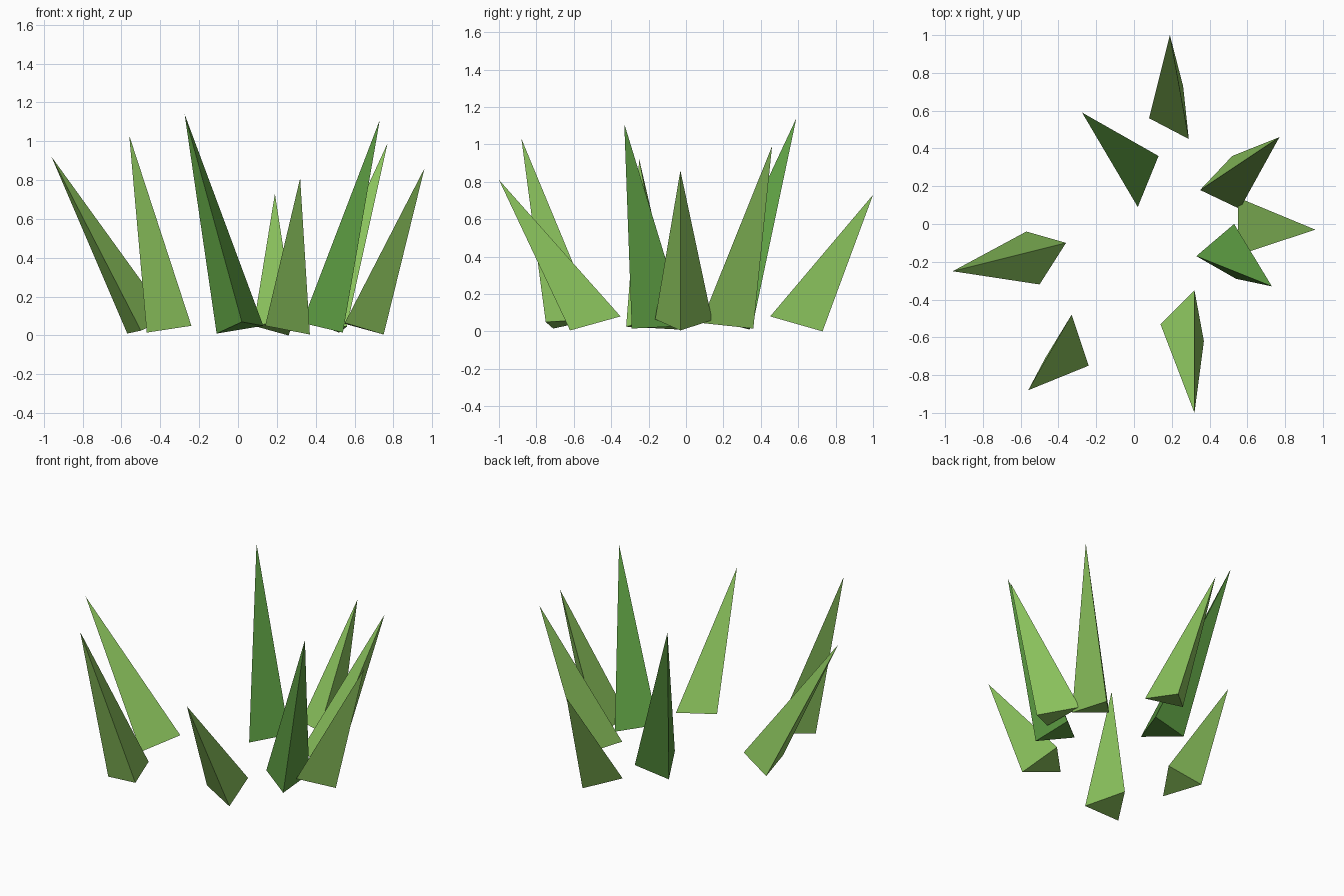
import bpy
import bmesh
from mathutils import Vector

old = bpy.data.objects.get("Cube")
if old:
    bpy.data.objects.remove(old, do_unlink=True)


def make_material(name, colour):
    mat = bpy.data.materials.new(name)
    mat.use_nodes = True
    rgba = (*colour, 1)
    mat.diffuse_color = rgba
    mat.node_tree.nodes["Principled BSDF"].inputs["Base Color"].default_value = rgba
    return mat


light_green = make_material("light_green", (0.26, 0.55, 0.11))
deep_green = make_material("deep_green", (0.11, 0.34, 0.055))


def make_blade(name, material, tip, *base):
    """Flat-faced three-sided spike: a base triangle closed up to a tip."""
    bm = bmesh.new()
    top = bm.verts.new(Vector(tip))
    corners = [bm.verts.new(Vector(point)) for point in base]
    bm.faces.new(corners)
    for i, corner in enumerate(corners):
        bm.faces.new((corner, corners[i - 1], top))
    bmesh.ops.recalc_face_normals(bm, faces=bm.faces)
    mesh = bpy.data.meshes.new(name)
    bm.to_mesh(mesh)
    bm.free()
    mesh.materials.append(material)
    blade = bpy.data.objects.new(name, mesh)
    bpy.context.collection.objects.link(blade)
    return blade


# Deep green tall blades
make_blade("tall_back_blade", deep_green, (-.275, .59, 1.14),
           (.02, .09, .07), (.13, .36, .05), (-.11, .34, .01))
make_blade("tall_front_blade", deep_green, (.73, -.33, 1.11),
           (.53, 0, .03), (.33, -.17, .065), (.54, -.29, .015))

# Light green blades on the left side
make_blade("left_back_blade", light_green, (.77, .46, .99),
           (.52, .36, .015), (.35, .18, .08), (.56, .08, .045))
make_blade("left_outer_blade", light_green, (.96, -.03, .86),
           (.55, .14, .06), (.55, -.165, .065), (.75, -.03, .005))

# Light green blades on the right side
make_blade("right_outer_blade", light_green, (-.96, -.25, .92),
           (-.57, -.04, .01), (-.36, -.1, .09), (-.5, -.32, .025))
make_blade("right_front_blade", light_green, (-.56, -.88, 1.03),
           (-.33, -.48, .065), (-.24, -.75, .05), (-.47, -.71, .015))

# Light green short blades at the back and front
make_blade("short_back_blade", light_green, (.19, 1, .73),
           (.08, .56, .05), (.29, .45, .08), (.26, .73, 0))
make_blade("short_front_blade", light_green, (.32, -1, .81),
           (.14, -.53, .05), (.32, -.35, .08), (.37, -.62, .005))
